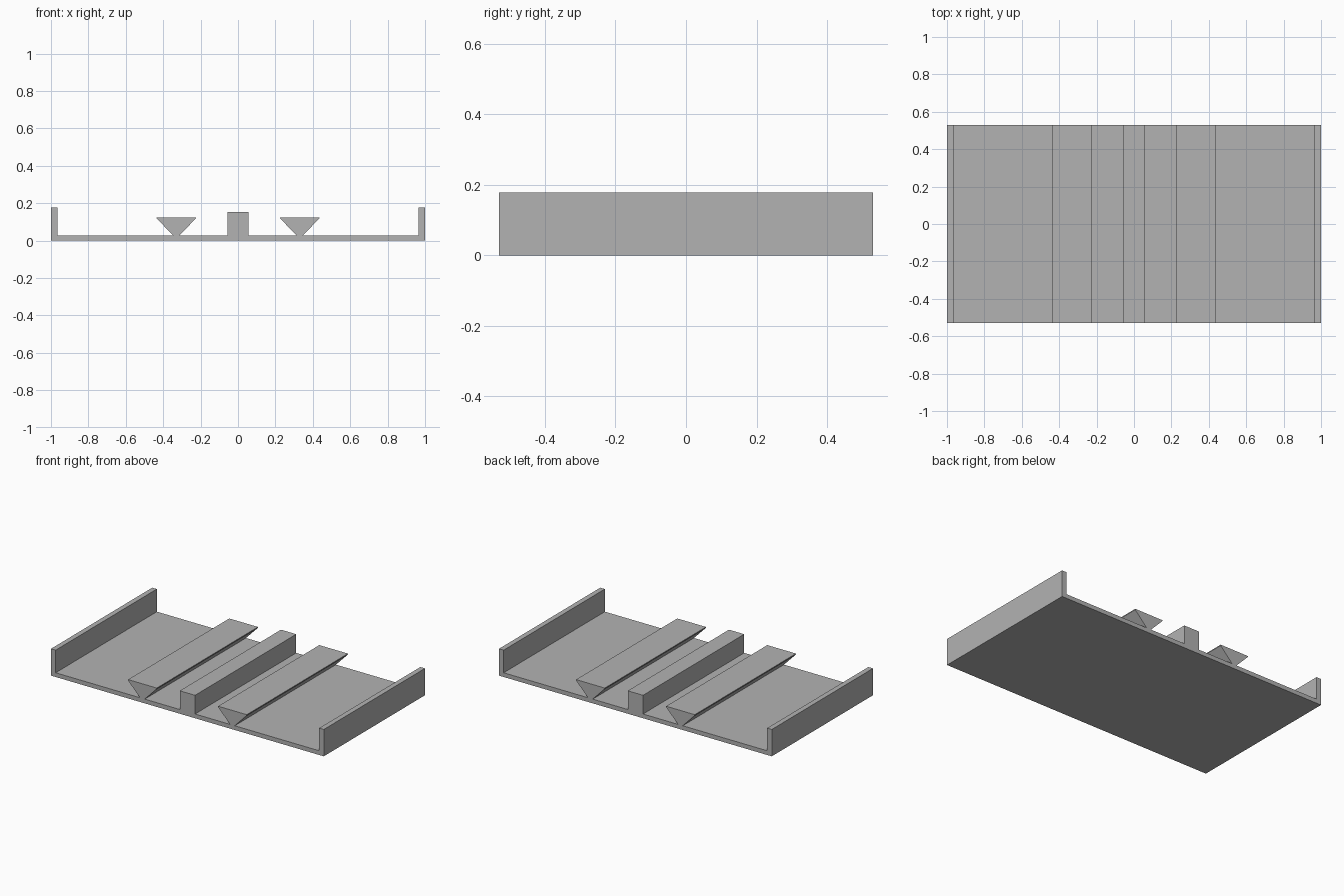
import bpy
import bmesh

cube = bpy.data.objects.get("Cube")
if cube:
    bpy.data.objects.remove(cube, do_unlink=True)

HALF_LENGTH = 0.53
FLOOR = 0.028
WALL = 0.034

grey = bpy.data.materials.new("plain grey")
grey.use_nodes = True
colour = (0.448, 0.448, 0.448, 1)
grey.diffuse_color = colour
grey.node_tree.nodes["Principled BSDF"].inputs["Base Color"].default_value = colour


def extrude_profile(name, half, centre=0.0):
    """Mirror a half profile of (x, z) points about x = 0 and extrude it along y."""
    points = half + [(-x, z) for x, z in reversed(half)]
    bm = bmesh.new()
    face = bm.faces.new([bm.verts.new((x + centre, -HALF_LENGTH, z)) for x, z in points])
    result = bmesh.ops.extrude_face_region(bm, geom=[face], use_keep_orig=True)
    moved = [v for v in result["geom"] if isinstance(v, bmesh.types.BMVert)]
    bmesh.ops.translate(bm, verts=moved, vec=(0, 2 * HALF_LENGTH, 0))
    bmesh.ops.recalc_face_normals(bm, faces=bm.faces)
    mesh = bpy.data.meshes.new(name)
    bm.to_mesh(mesh)
    bm.free()
    mesh.materials.append(grey)
    obj = bpy.data.objects.new(name, mesh)
    bpy.context.collection.objects.link(obj)


# Flat tray with an upright wall along each side
extrude_profile("tray", [(1, 0), (1, 0.178), (1 - WALL, 0.178), (1 - WALL, FLOOR)])

# Square rail along the middle
extrude_profile("centre_rail", [(0.056, FLOOR), (0.056, 0.152)])

# Flared dovetail rails on either side
for side, x in (("left", 0.33), ("right", -0.33)):
    extrude_profile(side + "_dovetail_rail",
                    [(0.017, FLOOR), (0.105, 0.119), (0.105, 0.125)], x)
